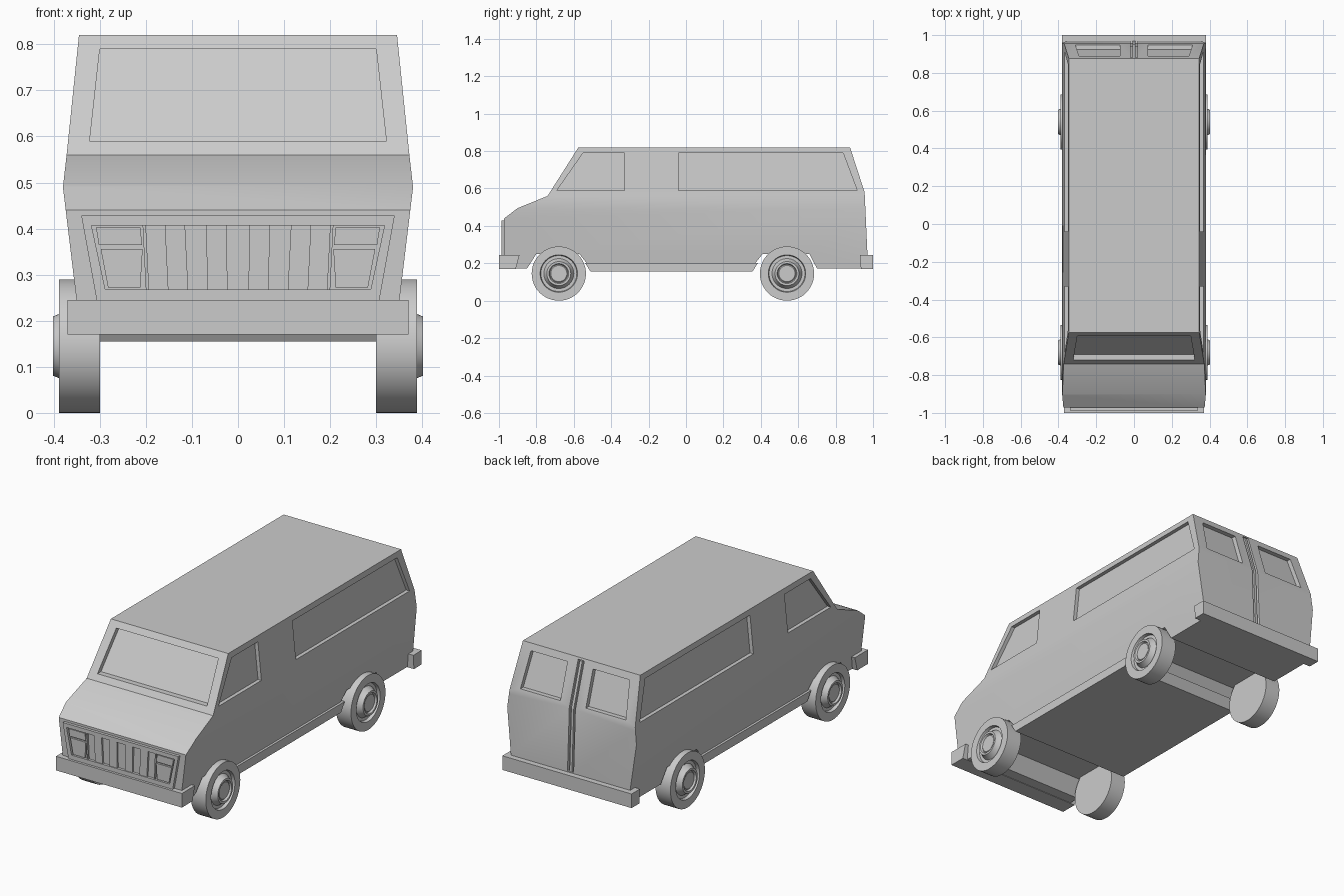
import bpy, bmesh, math
from mathutils import Vector

if "Cube" in bpy.data.objects:
    bpy.data.objects.remove(bpy.data.objects["Cube"])


def make(name, bm, smooth=False):
    bmesh.ops.recalc_face_normals(bm, faces=bm.faces)
    me = bpy.data.meshes.new(name)
    bm.to_mesh(me)
    bm.free()
    ob = bpy.data.objects.new(name, me)
    bpy.context.collection.objects.link(ob)
    if smooth:
        shade(ob)
    return ob


def shade(ob):
    bpy.ops.object.select_all(action='DESELECT')
    ob.select_set(True)
    bpy.context.view_layer.objects.active = ob
    bpy.ops.object.shade_smooth_by_angle(angle=math.radians(25))


def prism(name, pts, offset):
    """Solid from a planar 3D outline swept along an offset."""
    bm = bmesh.new()
    a = [bm.verts.new(p) for p in pts]
    b = [bm.verts.new(Vector(p) + Vector(offset)) for p in pts]
    bm.faces.new(a)
    bm.faces.new(b[::-1])
    n = len(pts)
    for i in range(n):
        bm.faces.new((a[i], a[(i + 1) % n], b[(i + 1) % n], b[i]))
    return make(name, bm)


def side_prism(name, yz, half):
    return prism(name, [(-half, y, z) for y, z in yz], (2 * half, 0, 0))


def front_prism(name, xz, y0, y1):
    return prism(name, [(x, y0, z) for x, z in xz], (0, y1 - y0, 0))


def boolean(ob, cutter, op='DIFFERENCE'):
    m = ob.modifiers.new('cut', 'BOOLEAN')
    m.operation, m.solver, m.object = op, 'EXACT', cutter
    bpy.context.view_layer.objects.active = ob
    bpy.ops.object.modifier_apply(modifier=m.name)
    bpy.data.objects.remove(cutter)


def flip(pts):
    return [(-x, z) for x, z in pts]


# Body: side profile with wheel arches, trimmed to the bulged cross-section
body = side_prism('van_body', [
    (-.972, .172), (-.972, .44), (-.9, .495), (-.74, .56), (-.575, .82),
    (.877, .82), (.955, .58), (.97, .25), (.97, .172), (.70, .172),
    (.66, .25), (.41, .25), (.37, .2), (-.53, .2), (-.57, .25),
    (-.80, .25), (-.85, .172)], .5)
half = [(.333, .1), (.38, .49), (.372, .56), (.337, .9)]
boolean(body, front_prism('section', half + flip(half)[::-1], -1.2, 1.2), 'INTERSECT')


def side_x(z):
    return .372 - (z - .56) * .104


def screen_y(z):
    return -.74 + (z - .56) * .165 / .26


def door_y(z):
    return .955 - (z - .58) * .078 / .24


# Recessed side windows
cab_window = [(-.69, .59), (-.55, .79), (-.33, .79), (-.33, .59)]
long_window = [(-.04, .59), (-.04, .79), (.84, .79), (.915, .59)]
for s in (-1, 1):
    for win in (cab_window, long_window):
        pts = [(s * (side_x(z) - .02), y, z) for y, z in win]
        boolean(body, prism('window_cutter', pts, (s * .1, 0, 0)))

# Recessed windscreen
screen = [(-.322, .59), (-.3, .79), (.3, .79), (.322, .59)]
boolean(body, prism('screen_cutter', [(x, screen_y(z) + .03, z) for x, z in screen],
                    (0, -.15, 0)))

# Recessed rear door windows and the groove between the doors
rear = [(.075, .6), (.075, .785), (.29, .785), (.31, .6)]
for win in (rear, flip(rear)):
    boolean(body, prism('rear_cutter', [(x, door_y(z) - .025, z) for x, z in win],
                        (0, .15, 0)))
upper = [(.58, .0), (.81, .0)]
groove = [(.955, .25), (.94, .58), (door_y(.81) - .015, .81), (1.1, .81), (1.1, .25)]
boolean(body, side_prism('groove_cutter', groove, .018))
shade(body)

# Bar inside the rear door groove
side_prism('door_seam_bar', [(.94, .25), (.93, .58), (.86, .805), (door_y(.805), .805),
                             (.953, .58), (.968, .25)], .007)

# Sill slab between the wheels
side_prism('sill', [(-.54, .202), (-.51, .155), (.355, .155), (.385, .202)], .358)

# Bumpers
side_prism('front_bumper', [(-1, .245), (-.89, .245), (-.91, .17), (-1, .17)], .37)
side_prism('rear_bumper', [(1, .245), (.93, .245), (.935, .17), (1, .17)], .38)

# Grille surround with a recessed centre
outer = [(.34, .428), (.305, .235)]
inner = [(.318, .407), (.288, .268)]
surround = front_prism('grille_surround', outer + flip(outer)[::-1], -.987, -.96)
boolean(surround, front_prism('grille_cutter', inner + flip(inner)[::-1], -1.1, -.973))

# Vertical grille bars
for x in (-.137, -.047, .047, .137):
    front_prism('grille_bar', [(x - .022, .407), (x + .022, .407),
                               (x * .95 + .022, .268), (x * .95 - .022, .268)], -.983, -.965)

# Headlights and lamps under them, with inner posts
upper_lamp = [(.212, .402), (.308, .402), (.302, .364), (.208, .364)]
lower_lamp = [(.207, .356), (.298, .356), (.282, .272), (.212, .272)]
post = [(.2, .407), (.207, .407), (.2, .268), (.193, .268)]
for name, shape in (('headlight', upper_lamp), ('lower_lamp', lower_lamp), ('grille_post', post)):
    for pts in (shape, flip(shape)):
        front_prism(name, pts, -.983, -.965)

# Wheels: lathed tyre, rim recess and raised hub cap
ring = [(.30, .145), (.388, .145), (.388, .1), (.372, .096), (.372, .08), (.39, .069),
        (.402, .064), (.402, .053), (.392, .048), (.396, .043)]
N = 48
for y in (-.68, .54):
    for s in (-1, 1):
        bm = bmesh.new()
        loops = [[bm.verts.new((s * x, y + r * math.cos(2 * math.pi * i / N),
                                .145 + r * math.sin(2 * math.pi * i / N)))
                  for i in range(N)] for x, r in ring]
        for a, b in zip(loops, loops[1:]):
            for i in range(N):
                j = (i + 1) % N
                bm.faces.new((a[i], a[j], b[j], b[i]))
        bm.faces.new(loops[0])
        bm.faces.new(loops[-1])
        make('wheel', bm, smooth=True)
